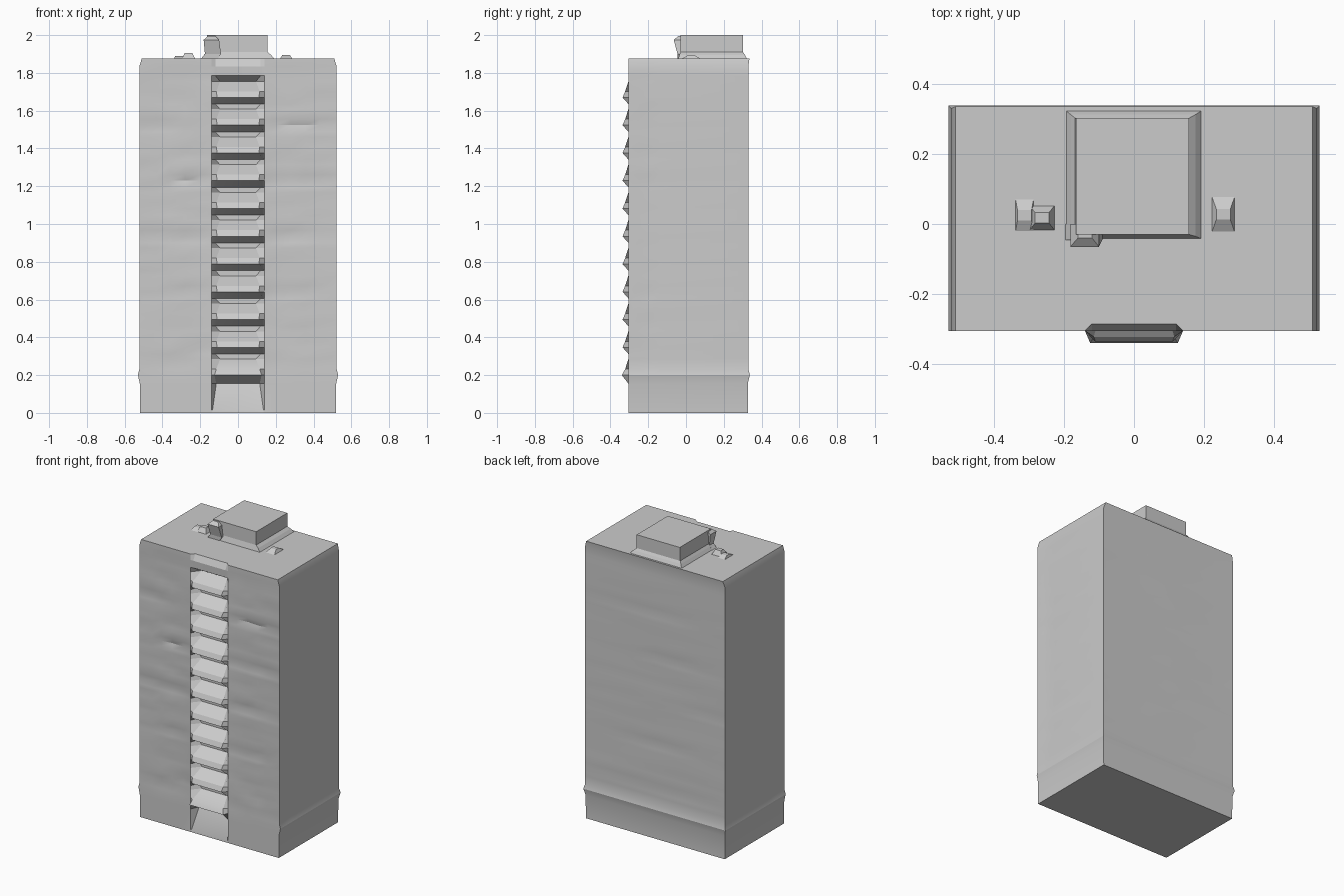
import bpy, bmesh, random

if "Cube" in bpy.data.objects:
    bpy.data.objects.remove(bpy.data.objects["Cube"])

random.seed(4)


def loft(name, rings, smooth=False):
    """Skin equal-length counter-clockwise rings, bottom to top, and cap the ends."""
    bm = bmesh.new()
    rows = [[bm.verts.new(p) for p in ring] for ring in rings]
    n = len(rows[0])
    for a, b in zip(rows, rows[1:]):
        for j in range(n):
            k = (j + 1) % n
            bm.faces.new((a[j], a[k], b[k], b[j]))
    caps = [bm.faces.new(rows[0][::-1]), bm.faces.new(rows[-1])]
    bmesh.ops.triangulate(bm, faces=caps)
    me = bpy.data.meshes.new(name)
    bm.to_mesh(me)
    bm.free()
    ob = bpy.data.objects.new(name, me)
    bpy.context.collection.objects.link(ob)
    if smooth:
        bpy.context.view_layer.objects.active = ob
        ob.select_set(True)
        bpy.ops.object.shade_smooth_by_angle(angle=0.45)
        ob.select_set(False)
    return ob


def rect(x0, x1, y0, y1, z):
    return [(x0, y0, z), (x1, y0, z), (x1, y1, z), (x0, y1, z)]


HX, FRONT, BACK = 0.522, -0.305, 0.33
COLS = [0.43, 0.36, 0.28, 0.20]      # rippled facade columns, mirrored


def tower_ring(z, bay_y, bay_x, hx=HX, front=FRONT, back=BACK, ripple=0.0):
    def dent(amount=1.0):
        return random.uniform(0, ripple) * amount
    left = [(-x, front + dent(), z) for x in COLS]
    right = [(x, front + dent(), z) for x in reversed(COLS)]
    bay = [(-0.14, front, z), (-bay_x, bay_y, z), (bay_x, bay_y, z), (0.14, front, z)]
    side_r = [(hx - dent(0.2), -0.25, z), (hx - dent(0.7), -0.19, z), (hx, -0.14, z)]
    side_l = [(-x, y, z) for x, y, _ in reversed(side_r)]
    rear = [(x, back - dent(0.35), z) for x in (0.35, 0.17, 0, -0.17, -0.35)]
    return ([(-hx, front, z)] + left + bay + right + [(hx, front, z)] + side_r
            + [(hx, back, z)] + rear + [(-hx, back, z)] + side_l)


# tower: plinth with entrance slope, then stacked balcony bays, then roof edge
rings = [tower_ring(0.0, -0.305, 0.135, hx=0.518, back=0.327),
         tower_ring(0.015, -0.303, 0.135, hx=0.519, back=0.327),
         tower_ring(0.155, -0.25, 0.115, hx=0.52, back=0.327)]
for k in range(11):
    z = 0.2 + 0.147 * k
    if k == 0:
        rings.append(tower_ring(z, -0.34, 0.125, hx=0.53, back=0.338))
    else:
        rings.append(tower_ring(z, -0.336, 0.11, ripple=0.016 if k % 2 else 0.006))
    rings.append(tower_ring(z + 0.032, -0.322, 0.115, ripple=0.004))
    rings.append(tower_ring(z + 0.085, -0.25, 0.095, ripple=0.006))
    if k < 10:
        rings.append(tower_ring(z + 0.112, -0.25, 0.12, ripple=0.006))
rings += [tower_ring(1.785, -0.302, 0.12, ripple=0.008),
          tower_ring(1.835, FRONT, 0.12),
          tower_ring(1.875, -0.285, 0.12, hx=0.51, back=0.336)]
loft("tower_body", rings, smooth=True)

# rooftop plant room with sloping skirt
loft("roof_room", [rect(-0.20, 0.20, -0.045, 0.328, 1.865),
                   rect(-0.18, 0.175, -0.035, 0.312, 1.895),
                   rect(-0.168, 0.157, -0.03, 0.302, 1.91),
                   rect(-0.165, 0.157, -0.03, 0.302, 2.0)])

# uneven flange on the plant room's front left corner
loft("roof_room_corner", [rect(-0.20, -0.11, -0.045, 0.0, 1.87),
                          rect(-0.175, -0.09, -0.045, 0.0, 1.90),
                          rect(-0.182, -0.10, -0.065, 0.0, 1.975),
                          rect(-0.16, -0.12, -0.04, 0.0, 1.995)])

# small roof vents, pinched wedges
for x0, x1, y0, y1, h, nm in ((-0.34, -0.285, -0.03, 0.08, 1.89, "a"),
                              (-0.30, -0.225, -0.02, 0.055, 1.905, "b"),
                              (0.22, 0.29, -0.03, 0.085, 1.895, "c")):
    cx, cy = (x0 + x1) / 2, (y0 + y1) / 2
    loft("roof_vent_" + nm, [rect(x0, x1, y0, y1, 1.87),
                             rect(cx - 0.02, cx + 0.02, cy - 0.015, cy + 0.015, h)])
